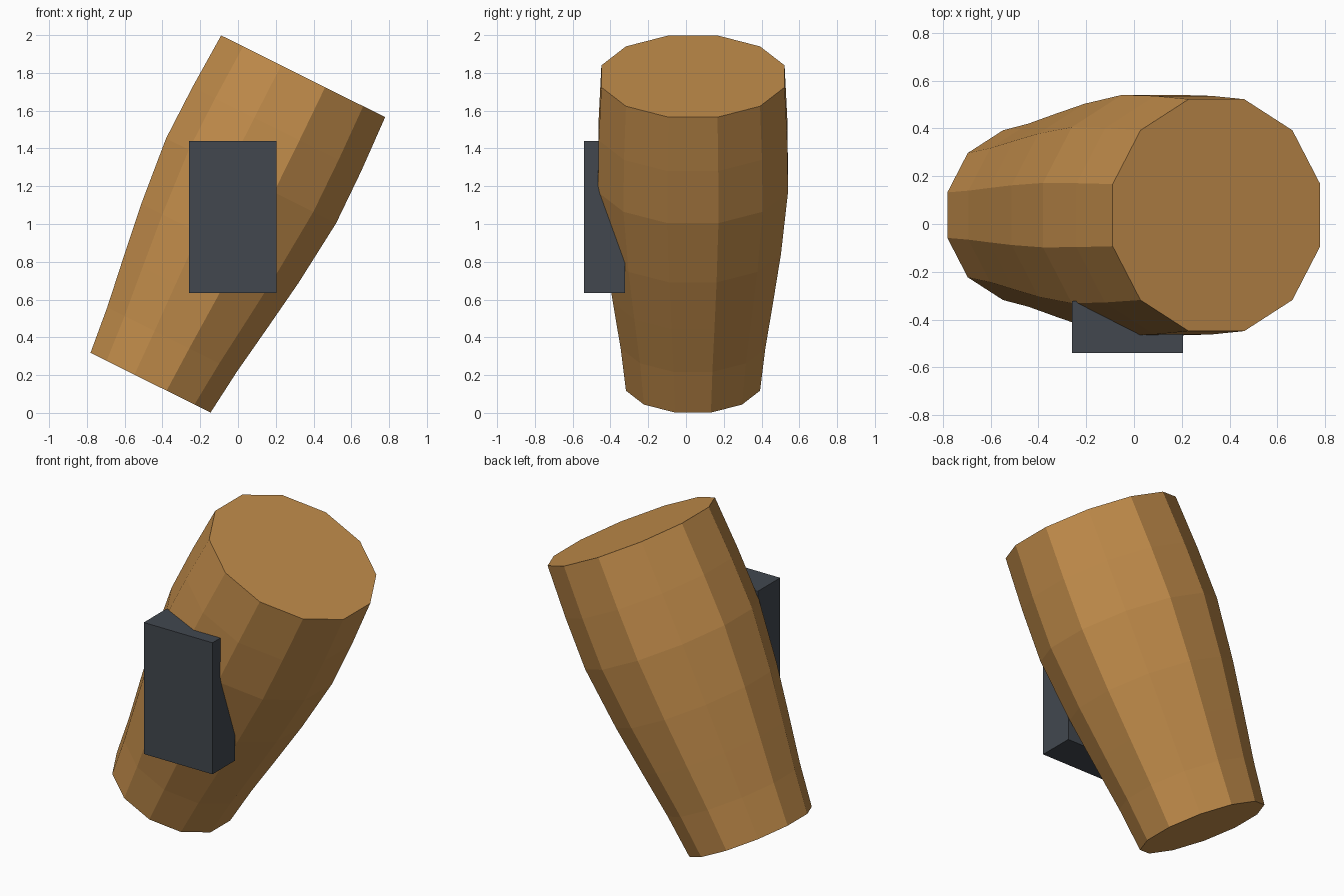
import bpy, bmesh, math
from mathutils import Vector

if "Cube" in bpy.data.objects:
    bpy.data.objects.remove(bpy.data.objects["Cube"])


def material(name, rgb):
    m = bpy.data.materials.new(name)
    m.diffuse_color = (*rgb, 1)
    m.use_nodes = True
    m.node_tree.nodes["Principled BSDF"].inputs["Base Color"].default_value = m.diffuse_color
    return m


def add_object(name, bm, mat):
    bmesh.ops.recalc_face_normals(bm, faces=bm.faces)
    mesh = bpy.data.meshes.new(name)
    bm.to_mesh(mesh)
    bm.free()
    mesh.materials.append(mat)
    ob = bpy.data.objects.new(name, mesh)
    bpy.context.collection.objects.link(ob)
    return ob


brown = material("warm brown", (0.54, 0.265, 0.070))
slate = material("dark slate", (0.054, 0.064, 0.078))

# Tilted twelve-sided barrel: (distance along axis, half width across flats)
SIDES = 12
profile = [(0, 0.355), (0.254, 0.383), (0.53, 0.424), (0.825, 0.466),
           (1.194, 0.503), (1.5, 0.499), (1.812, 0.485)]
base = Vector((-0.463, 0.037, 0.160))
axis = Vector((0.808, 0, 1.622)).normalized()
across = Vector((axis.z, 0, -axis.x))
depth = Vector((0, 1, 0))

bm = bmesh.new()
rings = []
for dist, half in profile:
    r = half / math.cos(math.pi / SIDES)
    ring = []
    for i in range(SIDES):
        a = math.tau * (i + 0.5) / SIDES
        ring.append(bm.verts.new(base + axis * dist
                                 + across * r * math.cos(a) + depth * r * math.sin(a)))
    rings.append(ring)
for low, high in zip(rings, rings[1:]):
    for i in range(SIDES):
        j = (i + 1) % SIDES
        bm.faces.new((low[i], low[j], high[j], high[i]))
bm.faces.new(rings[0])
bm.faces.new(rings[-1])
add_object("tilted_barrel", bm, brown)

# Upright block set into the front of the barrel
low, high = Vector((-0.26, -0.54, 0.635)), Vector((0.205, -0.323, 1.44))
bm = bmesh.new()
bmesh.ops.create_cube(bm, size=1)
bmesh.ops.scale(bm, vec=high - low, verts=bm.verts)
bmesh.ops.translate(bm, vec=(low + high) / 2, verts=bm.verts)
add_object("front_block", bm, slate)
